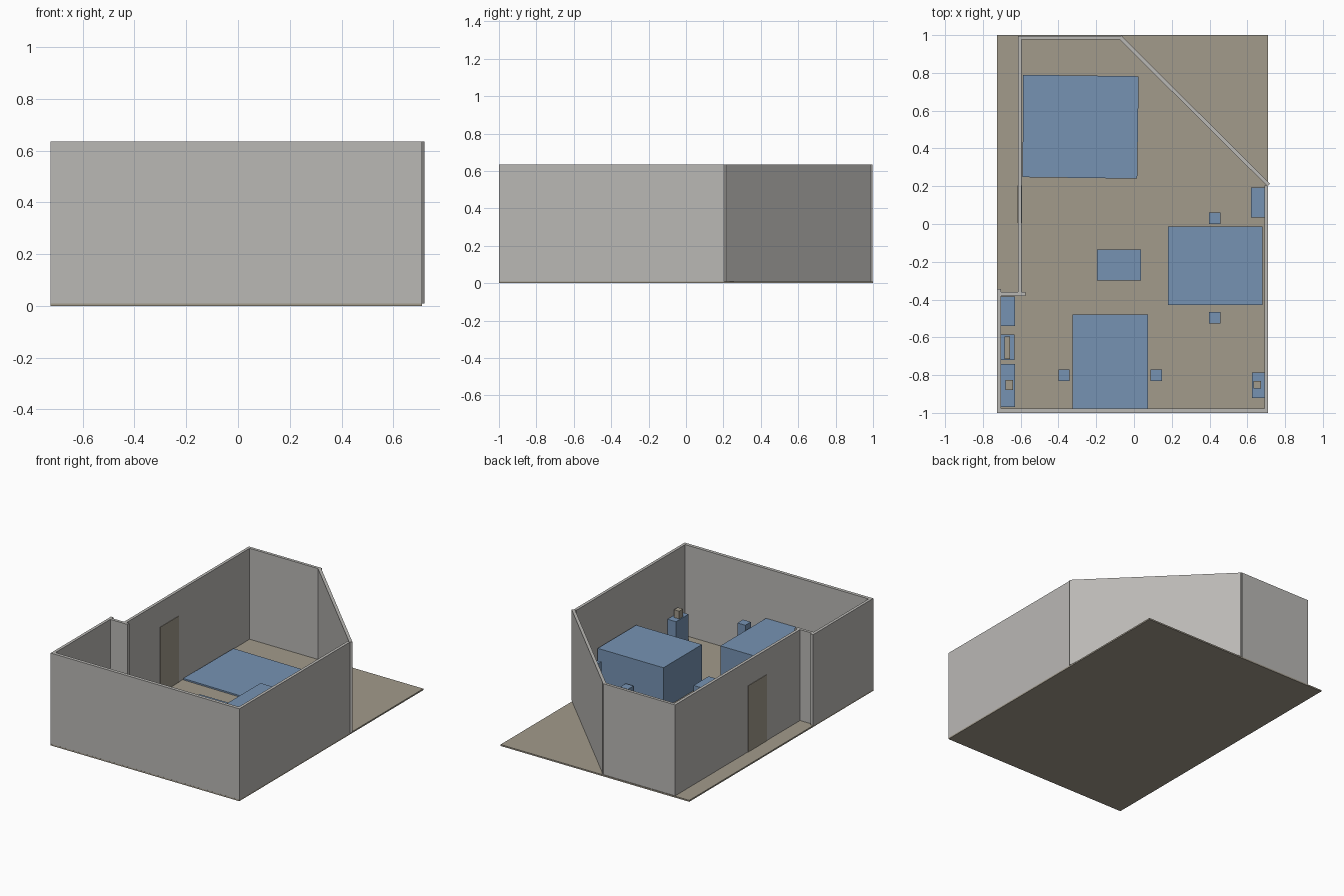
import bpy, bmesh, math
from mathutils import Vector

if "Cube" in bpy.data.objects:
    bpy.data.objects.remove(bpy.data.objects["Cube"])


def material(name, rgb):
    m = bpy.data.materials.new(name)
    m.diffuse_color = (*rgb, 1)
    m.use_nodes = True
    m.node_tree.nodes["Principled BSDF"].inputs["Base Color"].default_value = m.diffuse_color
    return m


WALL = material("wall_grey", (0.49, 0.48, 0.46))
TAN = material("warm_tan", (0.36, 0.325, 0.26))
BLUE = material("soft_blue", (0.18, 0.29, 0.45))

FLOOR = 0.01    # top of floor
TOP = 0.635     # top of walls


def prism(name, outline, z0, z1, mat):
    """Extrude a flat counter-clockwise outline from z0 to z1."""
    bm = bmesh.new()
    base = bm.faces.new([bm.verts.new((x, y, z0)) for x, y in outline])
    ext = bmesh.ops.extrude_face_region(bm, geom=[base])["geom"]
    bmesh.ops.translate(bm, vec=(0, 0, z1 - z0),
                        verts=[v for v in ext if isinstance(v, bmesh.types.BMVert)])
    bmesh.ops.recalc_face_normals(bm, faces=bm.faces)
    me = bpy.data.meshes.new(name)
    bm.to_mesh(me)
    bm.free()
    me.materials.append(mat)
    ob = bpy.data.objects.new(name, me)
    bpy.context.collection.objects.link(ob)
    return ob


def box(name, x0, x1, y0, y1, z0, z1, mat):
    return prism(name, [(x0, y0), (x1, y0), (x1, y1), (x0, y1)], z0, z1, mat)


def wall(name, a, b, thick=0.02):
    """Full height wall along the centre line a-b."""
    a, b = Vector(a), Vector(b)
    d = (b - a).normalized()
    n = Vector((-d.y, d.x)) * thick / 2
    return prism(name, [a - n, b - n, b + n, a + n], FLOOR, TOP, WALL)


# Floor slab
box("floor", -0.725, 0.71, -1, 1, 0, FLOOR, TAN)

# Room walls
wall("front_wall", (-0.725, -0.988), (0.71, -0.988), 0.023)
wall("right_wall", (0.70, -0.999), (0.70, 0.205))
wall("diagonal_wall", (0.713, 0.207), (-0.075, 0.99))
wall("back_wall", (-0.615, 0.986), (-0.06, 0.986))
wall("left_wall_back", (-0.605, -0.37), (-0.605, 0.995))
wall("left_wall_step", (-0.725, -0.37), (-0.575, -0.37))
wall("left_wall_front", (-0.715, -0.999), (-0.715, -0.345))

# Door, showing on both sides of the left wall
box("door", -0.618, -0.592, 0.005, 0.205, FLOOR, 0.465, TAN)

# Rug, slightly out of square
prism("rug", [(-0.59, 0.248), (0.017, 0.24), (0.025, 0.782), (-0.587, 0.79)],
      FLOOR, 0.02, BLUE)

# Main furniture: name, x0, x1, y0, y1, height
furniture = [
    ("bed", 0.18, 0.68, -0.43, -0.012, 0.293),
    ("sofa", -0.325, 0.075, -0.977, -0.48, 0.293),
    ("coffee_table", -0.197, 0.037, -0.298, -0.135, 0.163),
    ("right_cabinet", 0.62, 0.69, 0.035, 0.192, 0.235),
    ("corner_cabinet", 0.625, 0.69, -0.92, -0.785, 0.195),
    ("left_cabinet", -0.705, -0.63, -0.54, -0.383, 0.235),
    ("left_shelf", -0.705, -0.633, -0.72, -0.585, 0.20),
    ("left_dresser", -0.705, -0.63, -0.97, -0.74, 0.195),
]
for name, x0, x1, y0, y1, h in furniture:
    box(name, x0, x1, y0, y1, FLOOR, h, BLUE)

# Side tables in pairs beside the bed and the sofa
for i, (x, y, h) in enumerate([(0.428, 0.031, 0.115), (0.428, -0.497, 0.115),
                               (0.118, -0.8, 0.32), (-0.371, -0.8, 0.32)]):
    box(f"side_table_{i + 1}", x - 0.03, x + 0.03, y - 0.03, y + 0.03, FLOOR, h, BLUE)

# Tan items standing on the cabinets
box("corner_cabinet_item", 0.633, 0.673, -0.872, -0.83, 0.195, 0.248, TAN)
box("dresser_item", -0.68, -0.64, -0.88, -0.825, 0.195, 0.248, TAN)
box("shelf_item", -0.685, -0.656, -0.715, -0.595, 0.20, 0.27, TAN)
